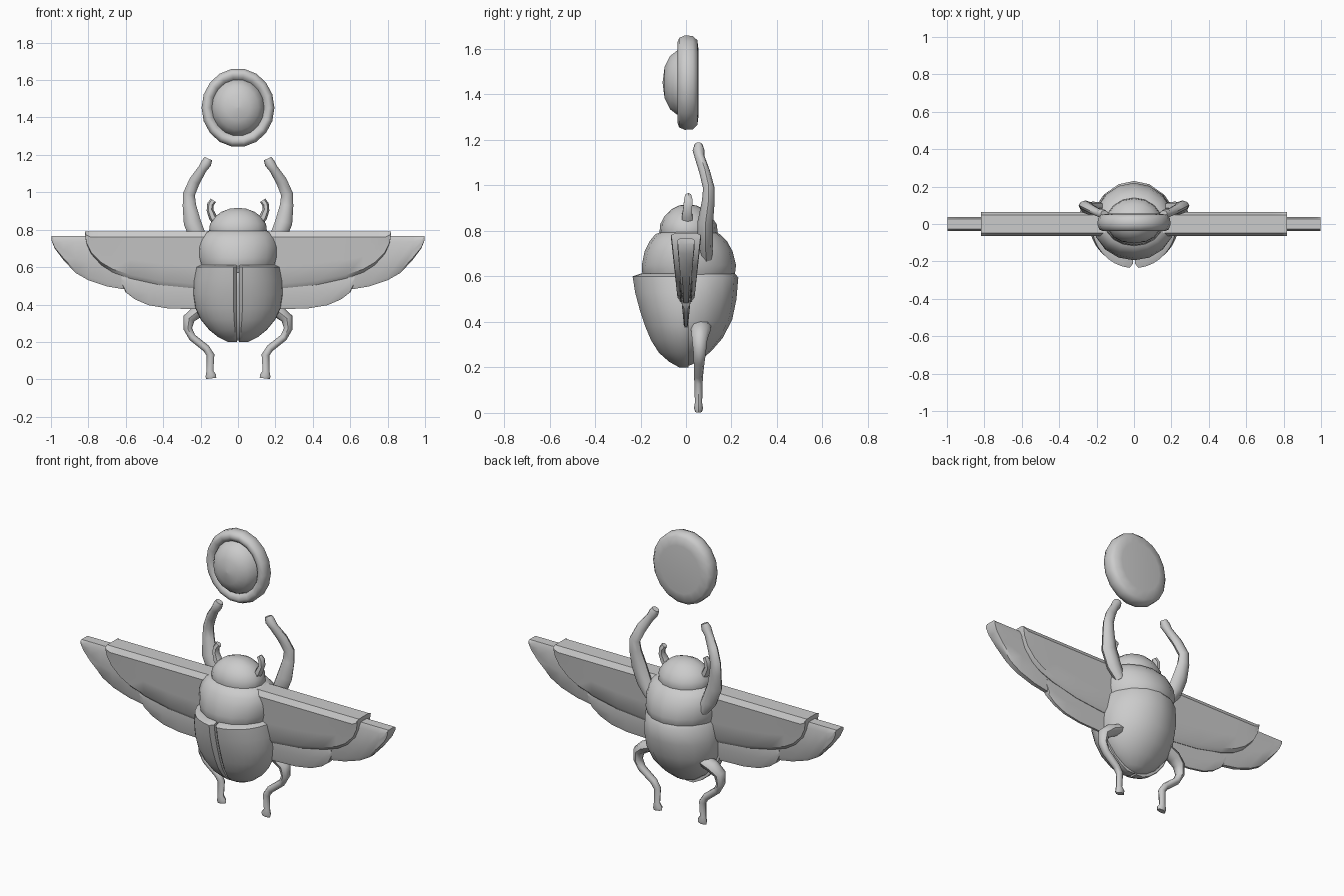
import bpy, bmesh, math
from mathutils import Vector


def loft(name, rings, angle=40):
    """Skin a list of closed rings, cap both ends."""
    bm = bmesh.new()
    vs = [[bm.verts.new(p) for p in r] for r in rings]
    n = len(rings[0])
    for a, b in zip(vs, vs[1:]):
        for i in range(n):
            j = (i + 1) % n
            bm.faces.new((a[i], a[j], b[j], b[i]))
    bm.faces.new(vs[0])
    bm.faces.new(vs[-1])
    bmesh.ops.recalc_face_normals(bm, faces=bm.faces)
    me = bpy.data.meshes.new(name)
    bm.to_mesh(me)
    bm.free()
    ob = bpy.data.objects.new(name, me)
    bpy.context.collection.objects.link(ob)
    bpy.ops.object.select_all(action='DESELECT')
    ob.select_set(True)
    bpy.context.view_layer.objects.active = ob
    bpy.ops.object.shade_smooth_by_angle(angle=math.radians(angle))
    return ob


def body(name, rows, n=16):
    """Rows of (z, half width, front y, back y)."""
    rings = []
    for z, rx, yf, yb in rows:
        ring = []
        for i in range(n):
            a = 2 * math.pi * i / n
            ring.append((rx * math.cos(a), (yb if math.sin(a) > 0 else -yf) * math.sin(a), z))
        rings.append(ring)
    return loft(name, rings, 50)


def tube(name, pts, side, n=8):
    """Limb through (x, y, z, radius across, radius in depth), in the XZ plane."""
    P = [Vector((p[0] * side, p[1], p[2])) for p in pts]
    rings = []
    for i, p in enumerate(P):
        t = (P[min(i + 1, len(P) - 1)] - P[max(i - 1, 0)]).normalized()
        u = t.cross(Vector((0, 1, 0))).normalized()
        v = u.cross(t)
        rings.append([p + u * pts[i][3] * math.cos(2 * math.pi * k / n)
                      + v * pts[i][4] * math.sin(2 * math.pi * k / n) for k in range(n)])
    return loft(name, rings, 50)


def wing(name, top, bottom, h_top, h_low, z_low):
    """Full-span feather layer; bottom = (x, z) from the middle to the tip."""
    cols = [(-x, z) for x, z in reversed(bottom)] + bottom[1:]

    def half(z):
        return h_low + (h_top - h_low) * (z - z_low) / (top - z_low)
    rings = []
    for x, zb in cols:
        d = top - zb
        sec = [(half(top) * .72, top), (half(top), top - min(.03, d * .3)),
               (half(zb + d * .4), zb + d * .4), (half(zb), zb + d * .08), (half(zb) * .6, zb)]
        rings.append([(x, y, z) for y, z in sec] + [(x, -y, z) for y, z in reversed(sec)])
    return loft(name, rings, 35)


# Sun disc with raised rim and domed centre
profile = [(.001, .056), (.13, .056), (.175, .05), (.193, .03), (.195, -.005), (.185, -.03),
           (.168, -.037), (.15, -.03), (.14, -.018), (.132, -.04), (.11, -.07), (.065, -.094), (.001, -.103)]
loft("sun_disc", [[(r * math.cos(2 * math.pi * i / 18), y, 1.452 + 1.08 * r * math.sin(2 * math.pi * i / 18))
                   for i in range(18)] for r, y in profile], 50)

# Abdomen, thorax and head
body("abdomen", [(.63, .19, -.12, .2), (.595, .215, -.15, .23), (.5, .228, -.14, .222), (.41, .22, -.12, .203),
                 (.33, .19, -.1, .162), (.27, .14, -.07, .11), (.225, .075, -.03, .055), (.208, .02, -.01, .015)])
body("thorax", [(.57, .19, -.17, .19), (.61, .205, -.192, .215), (.65, .217, -.194, .22), (.71, .219, -.182, .205),
                (.755, .205, -.16, .18), (.785, .18, -.135, .15), (.80, .14, -.1, .12)])
body("head", [(.73, .13, -.1, .12), (.79, .155, -.117, .14), (.83, .15, -.113, .135), (.865, .128, -.095, .11),
              (.895, .09, -.065, .08), (.912, .045, -.03, .045), (.916, .01, -.005, .01)])

# Outstretched wings in three layers
wing("upper_wing_layer", .79, [(0, .485), (.24, .487), (.42, .505), (.58, .54), (.67, .572), (.73, .61),
                               (.785, .67), (.81, .725), (.817, .765)], .065, .038, .485)
wing("outer_wing_layer", .766, [(0, .48), (.62, .483), (.7, .497), (.8, .53), (.87, .57), (.935, .64),
                                (.98, .70), (.997, .742)], .038, .018, .48)
wing("lower_wing_layer", .56, [(0, .375), (.24, .375), (.38, .38), (.48, .397), (.55, .427), (.6, .465),
                               (.622, .51)], .024, .01, .375)

for side, word in ((1, "right"), (-1, "left")):
    # Wing case: one half shell with a slit down the middle
    rings = []
    for z, rx, yf in [(.612, .205, -.2), (.6, .226, -.236), (.53, .238, -.225), (.455, .24, -.205), (.38, .228, -.18),
                      (.32, .2, -.155), (.265, .155, -.12), (.225, .105, -.075), (.2, .055, -.03)]:
        ring = [(.006 * side, .01, z), (.006 * side, yf * .9, z)]
        for i in range(9):
            a = math.radians(84 - i * 84 / 8)
            ring.append((side * max(.012, rx * math.cos(a)), yf * math.sin(a), z))
        ring.append((side * rx * .97, .01, z))
        rings.append(ring)
    loft(word + "_wing_case", rings, 40)

    # Front leg, raised towards the disc
    tube(word + "_front_leg", [(.17, .09, .68, .03, .025), (.21, .085, .75, .045, .034), (.245, .085, .84, .046, .034),
                               (.26, .098, .93, .036, .028), (.262, .1, .99, .032, .025), (.232, .082, 1.06, .03, .024),
                               (.19, .06, 1.125, .024, .022), (.17, .055, 1.155, .028, .026),
                               (.158, .055, 1.18, .022, .018)], side)
    # Hind leg
    tube(word + "_hind_leg", [(.16, .065, .385, .03, .045), (.22, .065, .36, .035, .042), (.262, .06, .325, .032, .034),
                              (.268, .06, .27, .023, .028), (.245, .058, .225, .02, .024), (.17, .055, .165, .02, .02),
                              (.147, .055, .13, .021, .018), (.15, .055, .045, .018, .016),
                              (.145, .055, .02, .029, .02), (.143, .055, .005, .027, .015)], side)
    # Feeler on the side of the head
    tube(word + "_feeler", [(.11, .005, .83, .02, .026), (.135, .005, .868, .022, .026), (.15, .008, .905, .018, .022),
                            (.147, .01, .935, .018, .022), (.132, .01, .957, .017, .014)], side, 6)
